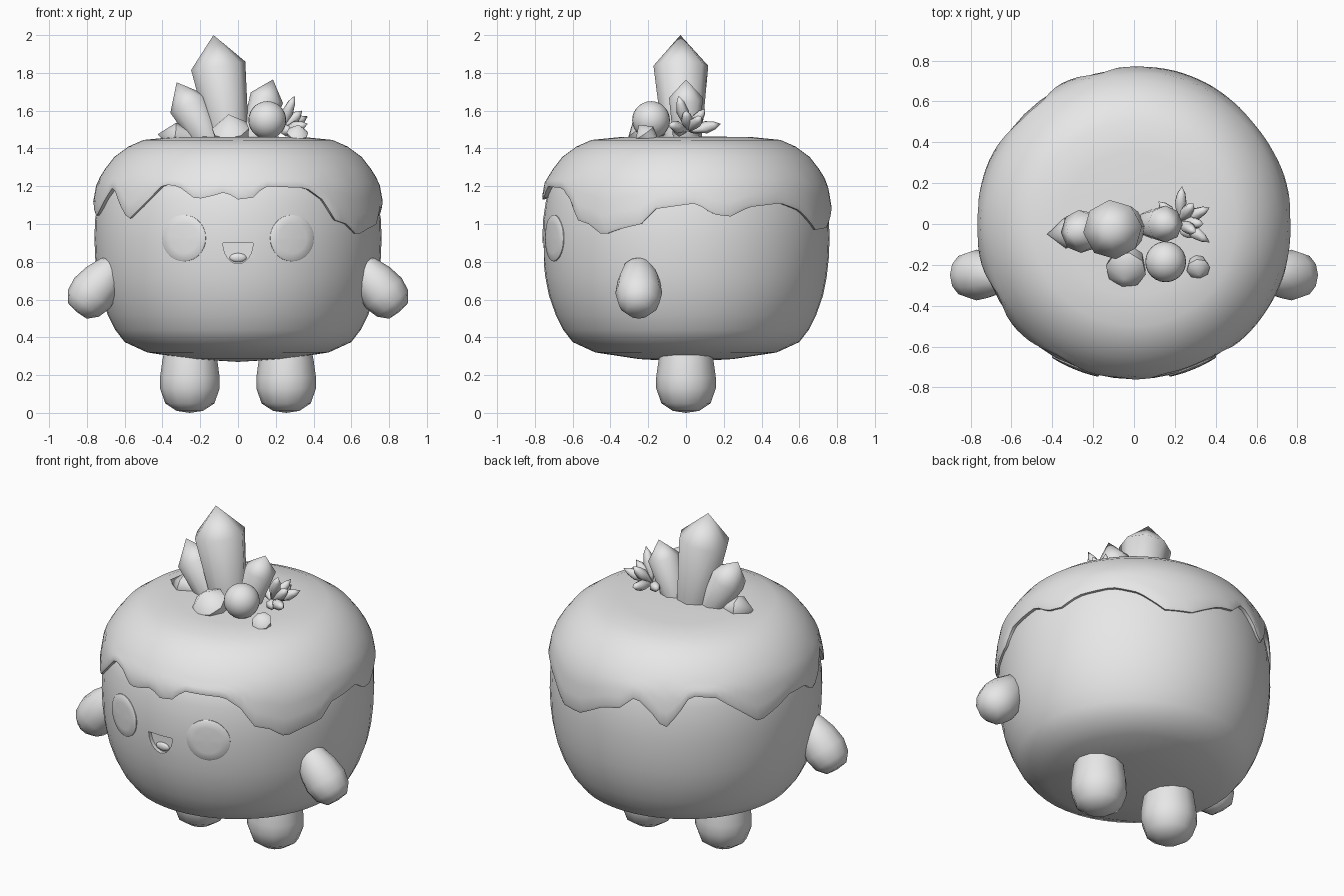
import bpy, bmesh, math
from mathutils import Vector

cube = bpy.data.objects.get("Cube")
if cube:
    bpy.data.objects.remove(cube, do_unlink=True)

grey = bpy.data.materials.new("plain_grey")
grey.use_nodes = True
grey.diffuse_color = (0.8, 0.8, 0.8, 1)
grey.node_tree.nodes["Principled BSDF"].inputs["Base Color"].default_value = grey.diffuse_color


def finish(bm, name, angle=40):
    bmesh.ops.remove_doubles(bm, verts=bm.verts, dist=0.0002)
    bmesh.ops.recalc_face_normals(bm, faces=bm.faces)
    mesh = bpy.data.meshes.new(name)
    bm.to_mesh(mesh)
    bm.free()
    mesh.materials.append(grey)
    obj = bpy.data.objects.new(name, mesh)
    bpy.context.collection.objects.link(obj)
    smooth(obj, angle)
    return obj


def smooth(obj, angle):
    bpy.ops.object.select_all(action='DESELECT')
    obj.select_set(True)
    bpy.context.view_layer.objects.active = obj
    bpy.ops.object.shade_smooth_by_angle(angle=math.radians(angle))


def loft(name, rings, angle=40):
    """Skin closed rings of equal length; a ring may collapse to one point."""
    bm = bmesh.new()
    rows = [[bm.verts.new(p) for p in ring] for ring in rings]
    for a, b in zip(rows, rows[1:]):
        for i in range(len(a)):
            j = (i + 1) % len(a)
            bm.faces.new((a[i], a[j], b[j], b[i]))
    return finish(bm, name, angle)


def interp(pairs, x):
    for (x0, y0), (x1, y1) in zip(pairs, pairs[1:]):
        if x <= x1:
            return y0 + (y1 - y0) * max(0, x - x0) / (x1 - x0)
    return pairs[-1][1]


def polar(deg, r, z):
    """Angle 0 is the front, turning towards +x."""
    a = math.radians(deg)
    return Vector((r * math.sin(a), -r * math.cos(a), z))


def turned(name, base, tip, profile, sides, angle=50):
    """Turned shape along base-tip; profile holds (radius, fraction of length)."""
    base, tip = Vector(base), Vector(tip)
    axis = tip - base
    q = axis.to_track_quat('Z', 'Y')
    rings = [[base + axis * t + q @ polar(360 * i / sides, r, 0) for i in range(sides)]
             for r, t in profile]
    return loft(name, rings, angle)


# Body
BODY = [(0.27, 0), (0.285, 0.25), (0.32, 0.48), (0.375, 0.6), (0.44, 0.65), (0.52, 0.69),
        (0.62, 0.725), (0.72, 0.745), (0.82, 0.756), (0.92, 0.76), (1.02, 0.757),
        (1.12, 0.742), (1.22, 0.715), (1.33, 0.63), (1.4, 0.5), (1.41, 0)]
body = loft("body", [[polar(i * 7.5, r, z) for i in range(48)] for z, r in BODY])

# Mouth hollow, cut from the body, and the tongue inside it
bm = bmesh.new()
outline = [(0.08 * math.cos(math.pi * k / 12), 0.9 - 0.11 * math.sin(math.pi * k / 12))
           for k in range(13)]
face = bm.faces.new([bm.verts.new((x, -0.9, z)) for x, z in outline])
out = bmesh.ops.extrude_face_region(bm, geom=[face])
bmesh.ops.translate(bm, vec=(0, 0.172, 0),
                    verts=[v for v in out["geom"] if isinstance(v, bmesh.types.BMVert)])
cutter = finish(bm, "mouth_cutter")
cutter.hide_render = True
cut = body.modifiers.new("mouth", 'BOOLEAN')
cut.operation, cut.solver, cut.object = 'DIFFERENCE', 'EXACT', cutter
bpy.context.view_layer.objects.active = body
bpy.ops.object.modifier_apply(modifier=cut.name)
bpy.data.objects.remove(cutter, do_unlink=True)
smooth(body, 40)

bm = bmesh.new()
bmesh.ops.create_uvsphere(bm, u_segments=16, v_segments=8, radius=1)
bmesh.ops.scale(bm, vec=(0.045, 0.015, 0.024), verts=bm.verts)
bmesh.ops.translate(bm, vec=(0, -0.73, 0.822), verts=bm.verts)
finish(bm, "tongue")

# Eyes, thin plates following the curve of the body
for side, name in ((1, "left_eye"), (-1, "right_eye")):
    rings = []
    for s, lift in ((0, -0.02), (1, -0.02), (1, 0.004), (0.95, 0.008), (0.65, 0.009),
                    (0.33, 0.009), (0, 0.009)):
        ring = []
        for k in range(28):
            a = math.tau * k / 28
            x = side * 0.285 + 0.115 * s * math.cos(a)
            z = 0.925 + 0.123 * s * math.sin(a)
            r = interp(BODY, z)
            ring.append(polar(math.degrees(math.asin(x / r)), r + lift, z))
        rings.append(ring)
    loft(name, rings, 35)

# Icing with a dripping lower edge: (angle, height)
DRIPS = [(0, 1.13), (6, 1.14), (11, 1.2), (29, 1.19), (36, 1.13), (42, 1.02), (48, 1.0),
         (55, 0.94), (62, 0.97), (72, 1.0), (78, 1.08), (94, 1.11), (101, 1.05), (108, 1.04),
         (116, 1.09), (131, 1.11), (142, 1.07), (153, 0.97), (165, 0.98), (178, 1.07),
         (186, 1.09), (193, 1.17), (200, 1.1), (206, 1.0), (212, 1.1), (217, 1.2), (228, 1.18),
         (238, 1.09), (247, 1.0), (256, 1.05), (264, 1.1), (275, 1.1), (281, 1.04), (286, 1.06),
         (298, 1.2), (303, 1.13), (311, 1.02), (319, 1.1), (328, 1.21), (335, 1.2),
         (343, 1.13), (350, 1.15), (355, 1.17), (360, 1.13)]
ICING = [(0.9, 0.772), (1.0, 0.776), (1.1, 0.77), (1.22, 0.748), (1.29, 0.705), (1.355, 0.655),
         (1.41, 0.58), (1.445, 0.5), (1.46, 0.35), (1.465, 0)]
N = 120
angles = [360 * i / N for i in range(N)]
edge = [interp(DRIPS, a) for a in angles]
rings = [[polar(a, r, z) for a in angles] for z, r in reversed(ICING[4:])]
for t in (0.25, 0.5, 0.75, 1):
    ring = []
    for a, e in zip(angles, edge):
        z = 1.29 + (e + 0.018 - 1.29) * t
        ring.append(polar(a, interp(ICING, z), z))
    rings.append(ring)
for inset, drop in ((0.006, 0), (0.05, 0.004)):
    rings.append([polar(a, interp(ICING, e) - inset, e + drop) for a, e in zip(angles, edge)])
rings.append([Vector((0, 0, 1.38))] * N)
loft("icing", rings, 45)

# Arms and legs
ARM = [(0, 0), (0.065, 0.02), (0.108, 0.16), (0.124, 0.36), (0.112, 0.6), (0.083, 0.84),
       (0.045, 0.96), (0, 1)]
LEG = [(0, 0), (0.07, 0.03), (0.13, 0.14), (0.158, 0.36), (0.158, 0.52), (0.146, 0.76),
       (0.13, 1), (0, 1)]
for side, name in ((1, "left"), (-1, "right")):
    turned(name + "_arm", (side * 0.855, -0.25, 0.535), (side * 0.625, -0.25, 0.81), ARM, 12)
    turned(name + "_leg", (side * 0.255, 0, 0), (side * 0.255, 0, 0.36), LEG, 12)


# Crystals on top
def crystal(name, base, tip, foot, girth, shoulder, sides=8):
    turned(name, base, tip, [(0, 0), (foot, 0), (girth, shoulder), (0, 1)], sides, 48)


crystal("tall_crystal", (-0.04, -0.02, 1.42), (-0.13, -0.03, 2.0), 0.1, 0.146, 0.72)
crystal("side_crystal", (-0.15, -0.03, 1.42), (-0.325, -0.04, 1.75), 0.075, 0.105, 0.66)
crystal("rear_crystal", (0.07, 0, 1.42), (0.185, 0, 1.765), 0.065, 0.09, 0.72)
crystal("low_crystal", (-0.25, -0.04, 1.45), (-0.425, -0.05, 1.475), 0.045, 0.075, 0.5)
crystal("front_crystal", (-0.03, -0.18, 1.43), (-0.05, -0.27, 1.58), 0.085, 0.1, 0.5)
crystal("small_crystal", (0.31, -0.19, 1.44), (0.32, -0.25, 1.525), 0.045, 0.058, 0.5)

# Round berry
bm = bmesh.new()
bmesh.ops.create_uvsphere(bm, u_segments=24, v_segments=14, radius=0.1)
bmesh.ops.translate(bm, vec=(0.155, -0.185, 1.55), verts=bm.verts)
finish(bm, "berry")

# Burst of little spikes
TIPS = [(0.3, -0.04, 1.68), (0.37, 0.08, 1.57), (0.37, -0.09, 1.53), (0.235, 0.185, 1.53),
        (0.29, 0.1, 1.61), (0.12, 0.11, 1.52), (0.34, 0.0, 1.6), (0.28, -0.07, 1.5)]
for i, tip in enumerate(TIPS):
    turned(f"spike_{i + 1}", (0.22, 0.01, 1.49), tip,
           [(0, 0), (0.015, 0.2), (0.033, 0.55), (0.022, 0.8), (0, 1)], 6, 65)
